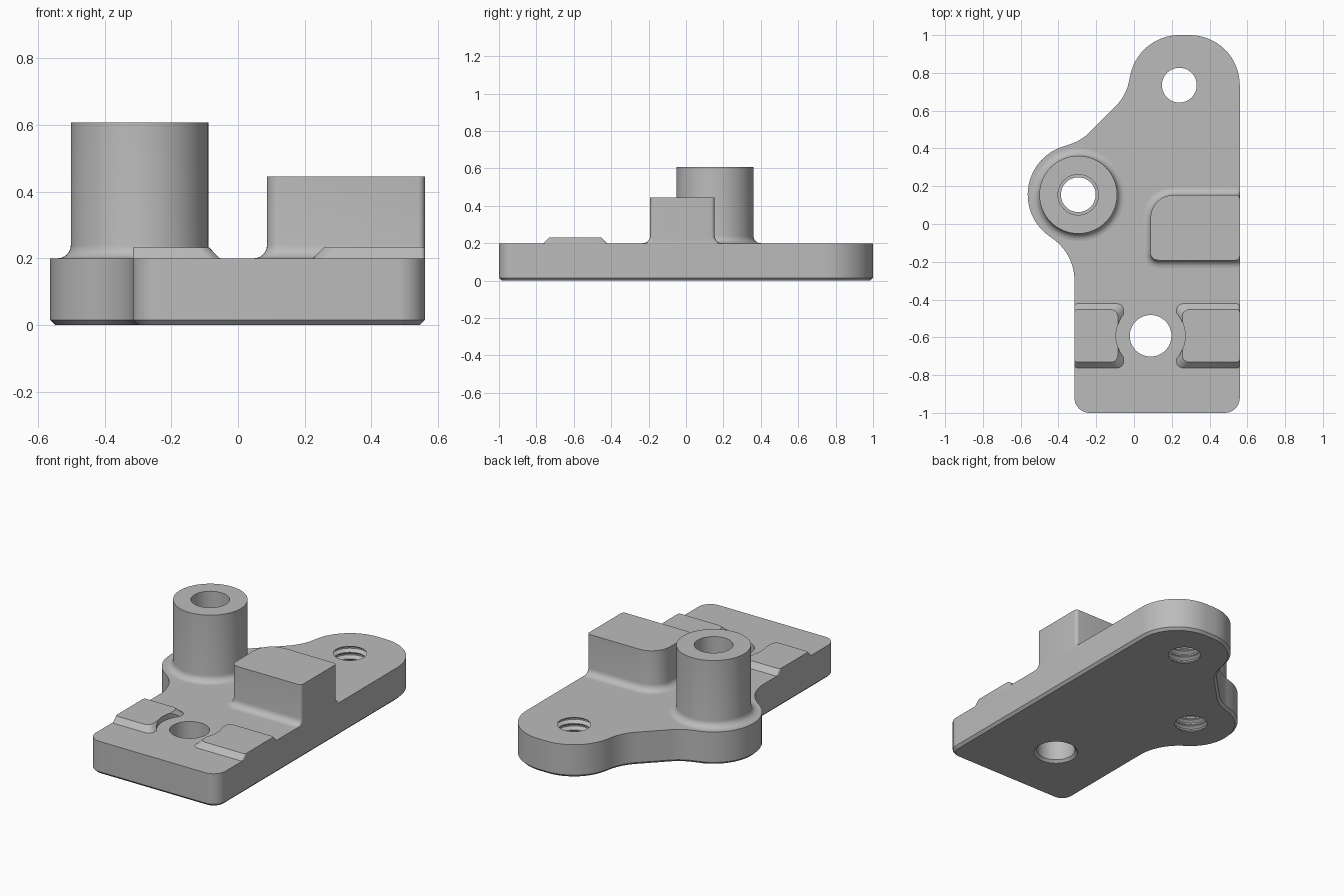
import bpy, bmesh
from math import sin, cos, radians, pi

if "Cube" in bpy.data.objects:
    bpy.data.objects.remove(bpy.data.objects["Cube"])

GREY = (0.5, 0.5, 0.5, 1)
metal = bpy.data.materials.new("plain_grey")
metal.use_nodes = True
metal.diffuse_color = GREY
metal.node_tree.nodes["Principled BSDF"].inputs["Base Color"].default_value = GREY

TOP = 0.2          # plate thickness
FILLET = 0.04      # blend radius at the foot of the raised parts
REAR = (0.24, 0.735)
BOSS = (-0.295, 0.155)
FRONT = (0.088, -0.592)


def arc(cx, cy, r, a0, a1, n=10):
    angles = [radians(a0 + (a1 - a0) * i / n) for i in range(n + 1)]
    return [(cx + r * cos(a), cy + r * sin(a)) for a in angles]


def circle(c, r, n=64):
    return arc(*c, r, 0, 360, n)[:-1]


def rounded_rect(x0, x1, y0, y1, bl, br, tr, tl):
    return (arc(x0 + bl, y0 + bl, bl, 180, 270, 6) + arc(x1 - br, y0 + br, br, 270, 360, 6)
            + arc(x1 - tr, y1 - tr, tr, 0, 90, 6) + arc(x0 + tl, y1 - tl, tl, 90, 180, 6))


def loft(name, levels, closed=False):
    """Skin a stack of (outline, height) levels, capped or joined end to start."""
    bm = bmesh.new()
    rings = [[bm.verts.new((x, y, z)) for x, y in pts] for pts, z in levels]
    pairs = list(zip(rings, rings[1:]))
    if closed:
        pairs.append((rings[-1], rings[0]))
    else:
        bm.faces.new(rings[0][::-1])
        bm.faces.new(rings[-1])
    for a, b in pairs:
        for i in range(len(a)):
            j = (i + 1) % len(a)
            bm.faces.new((a[i], a[j], b[j], b[i]))
    bmesh.ops.remove_doubles(bm, verts=bm.verts, dist=0.002)
    bmesh.ops.recalc_face_normals(bm, faces=bm.faces)
    mesh = bpy.data.meshes.new(name)
    bm.to_mesh(mesh)
    bm.free()
    mesh.materials.append(metal)
    obj = bpy.data.objects.new(name, mesh)
    bpy.context.collection.objects.link(obj)
    return obj


def activate(obj):
    bpy.ops.object.select_all(action='DESELECT')
    obj.select_set(True)
    bpy.context.view_layer.objects.active = obj


def cut(obj, cutter):
    mod = obj.modifiers.new("cut", 'BOOLEAN')
    mod.operation = 'DIFFERENCE'
    mod.solver = 'EXACT'
    mod.object = cutter
    activate(obj)
    bpy.ops.object.modifier_apply(modifier=mod.name)
    bpy.data.objects.remove(cutter)


def flare(steps=6):
    """Offsets and heights of a concave blend rising from the plate."""
    for k in range(steps + 1):
        a = pi / 2 * k / steps
        yield FILLET * (1 - sin(a)), TOP + FILLET * (1 - cos(a))


def plate_outline(inset=0):
    # Convex arcs shrink with the inset, concave ones grow
    arcs = [(-0.235, -0.92, 0.08, 180, 270), (0.48, -0.92, 0.08, 270, 360),
            (0.295, 0.735, 0.265, 0, 90), (*REAR, 0.265, 90, 171.7),
            (-0.29, 0.812, -0.27, -8.3, -45), (-0.424, 0.678, -0.27, -45, -76.1),
            (*BOSS, 0.268, 103.9, 237.2), (-0.588, -0.3, -0.273, 57.2, 0)]
    pts = []
    for cx, cy, r, a0, a1 in arcs:
        pts += arc(cx, cy, abs(r - inset), a0, a1, 16)
    return pts


def thread_cutter(c):
    # Bore with a V groove for every turn
    minor, major, pitch = 0.092, 0.11, 0.04
    levels = [(circle(c, minor), -0.02)]
    for i in range(5):
        z = 0.004 + i * pitch
        levels += [(circle(c, minor), z), (circle(c, major), z + pitch * 0.4),
                   (circle(c, major), z + pitch * 0.6), (circle(c, minor), z + pitch * 0.9)]
    levels.append((circle(c, minor), TOP + 0.02))
    return loft("thread_cutter", levels)


# Base plate, chamfered underneath, with two threaded holes and one plain hole
CHAMFER = 0.015
plate = loft("base_plate", [(plate_outline(CHAMFER), 0), (plate_outline(), CHAMFER),
                            (plate_outline(), TOP)])
cut(plate, thread_cutter(REAR))
cut(plate, thread_cutter(BOSS))
cut(plate, loft("hole_cutter", [(circle(FRONT, 0.145), -0.02), (circle(FRONT, 0.11), CHAMFER),
                                (circle(FRONT, 0.11), TOP + 0.02)]))

# Hollow cylindrical boss
BORE, WALL, BOSS_TOP = 0.107, 0.206, 0.607
boss_levels = [(circle(BOSS, WALL + d), z) for d, z in flare()]
boss_levels += [(circle(BOSS, WALL), BOSS_TOP), (circle(BOSS, BORE), BOSS_TOP),
                (circle(BOSS, BORE), TOP)]
boss = loft("hollow_boss", boss_levels, closed=True)


# Stop block, flush with the straight side of the plate
def block_outline(d=0):
    return rounded_rect(0.087 - d, 0.56, -0.192 - d, 0.153 + d, 0.04 + d, 0.02, 0.02, 0.12 + d)


block = loft("stop_block", [(block_outline(d), z) for d, z in flare()]
             + [(block_outline(), 0.445)])

# Two low pads with sloped edges, hollowed around the plain hole
pads = []
for name, x0, x1, side in (("right_pad", -0.315, -0.055, 1), ("left_pad", 0.225, 0.56, -1)):
    levels = []
    for d, z in ((0, TOP), (0.031, TOP + 0.032)):
        a, b = (x0, x1 - d) if side > 0 else (x0 + d, x1)
        inner, outer = 0.035, 0.015
        left, right = (outer, inner) if side > 0 else (inner, outer)
        levels.append((rounded_rect(a, b, -0.762 + d, -0.422 - d, left, right, right, left), z))
    pad = loft(name, levels)
    cut(pad, loft("pad_cutter", [(circle(FRONT, 0.183), 0.1), (circle(FRONT, 0.183), 0.3)]))
    pads.append(pad)

for part in [plate, boss, block] + pads:
    activate(part)
    bpy.ops.object.shade_smooth_by_angle(angle=radians(30))
